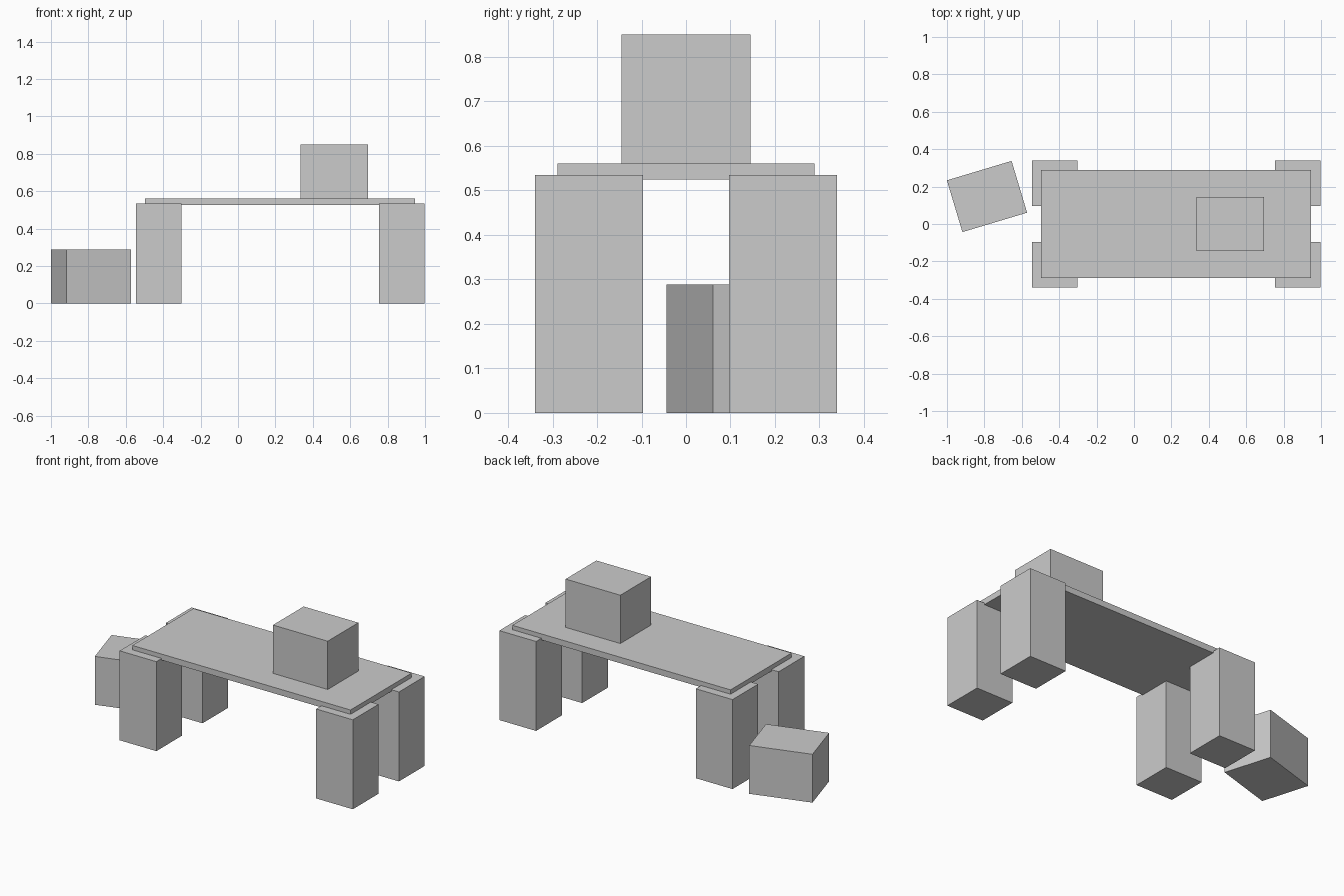
import bpy
import math

cube = bpy.data.objects.get("Cube")
if cube:
    bpy.data.objects.remove(cube, do_unlink=True)

# Single plain grey finish
grey = bpy.data.materials.new("plain_grey")
grey.use_nodes = True
colour = (0.6, 0.6, 0.6, 1)
grey.diffuse_color = colour
grey.node_tree.nodes["Principled BSDF"].inputs["Base Color"].default_value = colour


def block(name, centre, base, size, turn=0):
    """Box standing on height `base`, turned about z by `turn` degrees."""
    x, y = centre
    bpy.ops.mesh.primitive_cube_add(
        size=1, location=(x, y, base + size[2] / 2),
        rotation=(0, 0, math.radians(turn)))
    obj = bpy.context.object
    obj.name = name
    obj.scale = size
    bpy.ops.object.transform_apply(location=False, rotation=False, scale=True)
    obj.data.materials.append(grey)
    return obj


# Four chunky legs
for end, x in (("right", -0.424), ("left", 0.876)):
    for side, y in (("front", -0.218), ("back", 0.218)):
        block(f"{side}_{end}_leg", (x, y), 0, (0.243, 0.243, 0.535))

# Thin top, sunk slightly into the legs
block("table_top", (0.225, 0), 0.525, (1.444, 0.578, 0.036))

# Box resting on the table
block("box_on_table", (0.514, 0), 0.561, (0.362, 0.29, 0.289))

# Turned block on the floor beside the table
block("floor_block", (-0.786, 0.147), 0, (0.361, 0.289, 0.289), turn=16.7)
